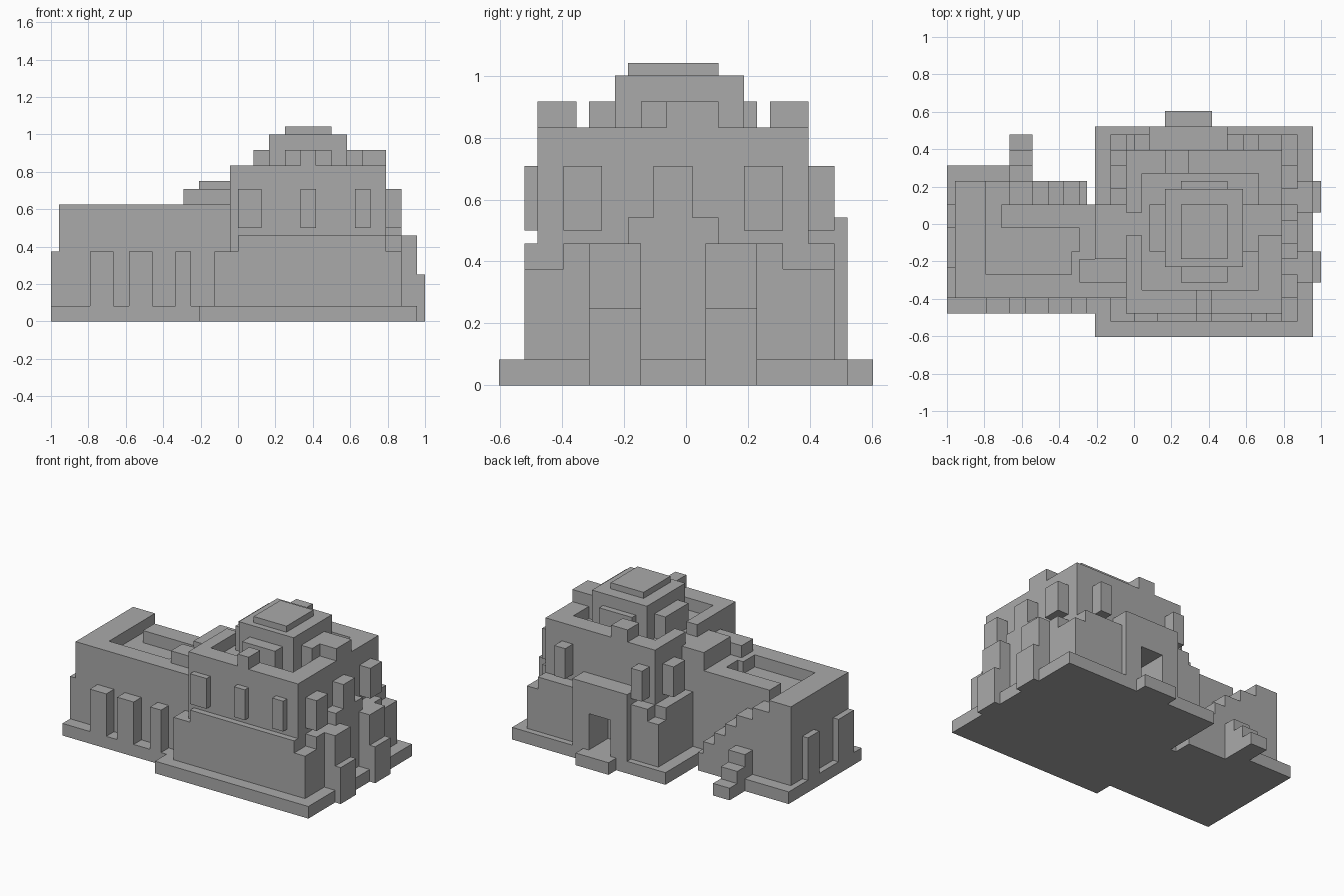
import bpy
import bmesh

if "Cube" in bpy.data.objects:
    bpy.data.objects.remove(bpy.data.objects["Cube"], do_unlink=True)

stone = bpy.data.materials.new("grey_stone")
stone.use_nodes = True
GREY = (0.4, 0.4, 0.4, 1)
stone.diffuse_color = GREY
stone.node_tree.nodes["Principled BSDF"].inputs["Base Color"].default_value = GREY

U = 1 / 24  # building module


def snap(v, offset=0.0):
    return round((v - offset) / U) * U + offset


def box(name, x, y, z):
    """Block spanning the given ranges, aligned to the module."""
    lo, hi = zip(x, y, z)
    offs = (0, U / 2, 0)
    lo = [snap(v, o) for v, o in zip(lo, offs)]
    hi = [snap(v, o) for v, o in zip(hi, offs)]
    bm = bmesh.new()
    bmesh.ops.create_cube(bm, size=1)
    for v in bm.verts:
        for i in range(3):
            v.co[i] = lo[i] if v.co[i] < 0 else hi[i]
    mesh = bpy.data.meshes.new(name)
    bm.to_mesh(mesh)
    bm.free()
    mesh.materials.append(stone)
    obj = bpy.data.objects.new(name, mesh)
    bpy.context.collection.objects.link(obj)
    return obj


def cut(target, name, x, y, z):
    """Subtract a hidden block from the target."""
    cutter = box(name, x, y, z)
    cutter.hide_render = True
    cutter.hide_viewport = True
    mod = target.modifiers.new(name, "BOOLEAN")
    mod.object = cutter
    mod.solver = "EXACT"


# Plinths
LOW = (0, .083)
box("main_plinth", (-.21, .96), (-.604, .52), LOW)
box("wing_plinth", (-1, -.2), (-.48, .104), LOW)
box("wing_back_plinth", (-1, -.667), (.1, .312), LOW)

# Wing body with sunken roof and parapets
ROOF = .542
box("wing_body", (-.958, -.04), (-.396, .104), (0, ROOF))
box("wing_back_wall", (-.958, -.667), (.104, .23), (0, ROOF))
RIM = (ROOF, .625)
box("wing_west_parapet", (-.958, -.8), (-.396, .23), RIM)
box("wing_front_parapet", (-.8, -.04), (-.396, -.27), RIM)
box("wing_rear_parapet", (-.71, -.04), (-.02, .104), RIM)
box("wing_roof_corner", (-.333, -.04), (-.27, -.145), RIM)
box("wing_roof_link", (-.292, -.04), (-.145, -.02), RIM)
box("wing_roof_step", (-.292, -.04), (-.312, -.187), (ROOF, .708))
box("wing_roof_landing", (-.208, -.04), (-.187, .104), (ROOF, .75))

# Side stairs along the rear of the wing
edges = [-.667, -.542, -.458, -.375, -.292, -.25]
for i in range(len(edges) - 1):
    box("side_stair", (edges[i], edges[i + 1]), (.104, .23), (0, .458 - 2 * U * i))
for i in range(3):
    y = .229 + 2 * U * i
    box("rear_stair", (-.667, -.542), (y, y + 2 * U), (0, .25 - 2 * U * i))

# Wing window piers
TALL = (.083, .375)
for x in ((-.79, -.667), (-.583, -.458), (-.333, -.25)):
    box("wing_front_pier", x, (-.48, -.396), TALL)
for y in ((-.396, -.23), (-.02, .104)):
    box("wing_west_pier", (-1, -.958), y, TALL)

# Lower storey with raised ledges
lower = box("lower_storey", (-.125, .875), (-.52, .48), (.083, .375))
LEDGE = (.375, .458)
box("front_ledge", (0, .79), (-.52, -.47), LEDGE)
box("back_ledge", (-.04, .79), (.39, .48), LEDGE)
box("west_ledge", (-.125, -.04), (.1, .396), LEDGE)
box("east_ledge", (.79, .875), (-.396, .312), LEDGE)
box("east_sill", (.79, .875), (-.187, .104), (.375, .542))

# East buttresses
for y in ((-.312, -.145), (.063, .23)):
    box("buttress_upper", (.875, .958), y, (.083, .458))
    box("buttress_lower", (.875, 1), y, (0, .25))

# Rear portal
portal = box("portal", (.083, .5), (.39, .52), (.083, .542))
for part in (lower, portal):
    cut(part, "doorway_cutter", (.208, .375), (.312, .604), (.083, .333))
box("door_step", (.167, .417), (.48, .604), LOW)

# Upper storey and roof parapet
box("upper_storey", (-.04, .79), (-.48, .396), (.375, .75))
TOP = (.75, .833)
box("front_parapet", (-.04, .79), (-.48, -.354), TOP)
box("back_parapet", (-.04, .79), (.27, .396), TOP)
box("east_parapet", (.667, .79), (-.354, .27), TOP)
for y in ((-.354, -.06), (.063, .27)):
    box("west_parapet", (-.04, .04), y, TOP)

# Projecting windows
PANE = (.5, .708)
for x in ((0, .125), (.333, .417), (.625, .708)):
    box("front_window", x, (-.52, -.47), PANE)
for y in ((-.396, -.27), (-.104, .02), (.187, .312)):
    box("east_window", (.79, .875), y, PANE)
for x in ((0, .083), (.583, .667)):
    box("back_window", x, (.39, .48), PANE)
box("west_window", (-.125, -.04), (.187, .312), PANE)

# Merlons
CREST = (.833, .917)
box("front_merlon", (.333, .417), (-.48, -.354), CREST)
box("back_merlon", (.167, .292), (.27, .396), CREST)
box("east_merlon", (.667, .79), (-.06, .104), CREST)

# Central lantern
box("lantern_drum", (.167, .583), (-.23, .187), (.75, 1))
for y in ((-.312, -.23), (.187, .23)):
    box("lantern_bay", (.25, .5), y, (.75, .917))
for x in ((.083, .167), (.583, .667)):
    box("lantern_side_bay", x, (-.145, .104), (.75, .917))
box("lantern_cap", (.25, .5), (-.187, .104), (1, 1.042))
